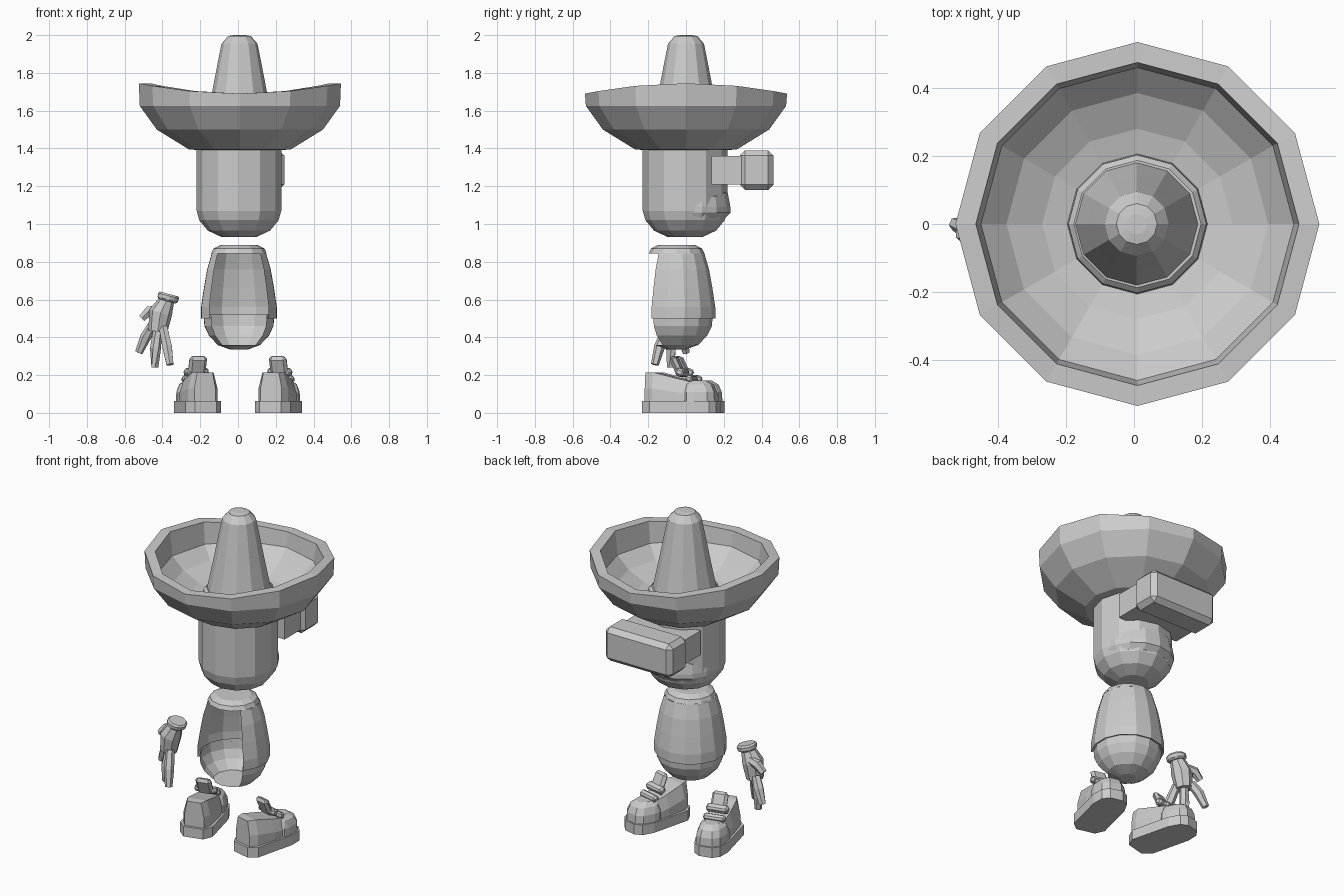
import bpy, bmesh, math
from math import sin, cos, radians
from mathutils import Matrix, Vector

cube = bpy.data.objects.get("Cube")
if cube:
    bpy.data.objects.remove(cube, do_unlink=True)

grey = bpy.data.materials.new("plain grey")
grey.use_nodes = True
colour = (0.6, 0.6, 0.6, 1)
grey.diffuse_color = colour
grey.node_tree.nodes["Principled BSDF"].inputs["Base Color"].default_value = colour


def finish(name, bm, matrix=None, normals=True):
    if normals:
        bmesh.ops.recalc_face_normals(bm, faces=bm.faces)
    if matrix:
        bm.transform(matrix)
    mesh = bpy.data.meshes.new(name)
    bm.to_mesh(mesh)
    bm.free()
    mesh.materials.append(grey)
    obj = bpy.data.objects.new(name, mesh)
    bpy.context.collection.objects.link(obj)
    return obj


def loft(name, rings, closed=True, caps=True, matrix=None):
    """Skin a list of equal rings of points."""
    bm = bmesh.new()
    rows = [[bm.verts.new(p) for p in ring] for ring in rings]
    n = len(rows[0])
    for a, b in zip(rows, rows[1:]):
        for i in range(n if closed else n - 1):
            j = (i + 1) % n
            bm.faces.new((a[i], a[j], b[j], b[i]))
    if caps:
        bm.faces.new(rows[0][::-1])
        bm.faces.new(rows[-1])
    return finish(name, bm, matrix)


def lathe(name, profile, centre, start=0, sweep=360, steps=12, lift=None):
    """Turn a (radius, height) profile; a sweep under 360 stays open."""
    full = sweep == 360
    angles = [radians(start + sweep * i / steps) for i in range(steps + (not full))]
    rings = [[(centre[0] + r * cos(a), centre[1] + r * sin(a),
               z + (lift * cos(a) ** 2 if lift and k in RIM else 0)) for a in angles]
             for k, (r, z) in enumerate(profile)]
    return loft(name, rings, full, full)


def box(name, size, location, bevel=0.0, rotation=(0, 0, 0), parent=None):
    bm = bmesh.new()
    bmesh.ops.create_cube(bm, size=1)
    bm.transform(Matrix.Diagonal((*size, 1)))
    if bevel:
        bmesh.ops.bevel(bm, geom=bm.edges[:], offset=bevel, segments=1, affect="EDGES")
    turn = Matrix.Identity(4)
    for axis, angle in zip("XYZ", rotation):
        turn = Matrix.Rotation(radians(angle), 4, axis) @ turn
    m = Matrix.Translation(location) @ turn
    return finish(name, bm, parent @ m if parent else m)


def tube(name, path, radii, sides=6):
    """Low-poly limb through a few points."""
    pts = [Vector(p) for p in path]
    rings = []
    for i, (p, r) in enumerate(zip(pts, radii)):
        d = pts[min(i + 1, len(pts) - 1)] - pts[max(i - 1, 0)]
        q = d.to_track_quat("Z", "Y")
        rings.append([p + q @ Vector((r * cos(math.tau * k / sides),
                                      r * sin(math.tau * k / sides), 0))
                      for k in range(sides)])
    return loft(name, rings)


# Wide hat: upturned brim, then tall crown
RIM = (4, 5)
lathe("hat_brim", [(.2, 1.39), (.27, 1.395), (.44, 1.5), (.53, 1.625), (.535, 1.69),
                   (.475, 1.69), (.46, 1.6), (.385, 1.53), (.28, 1.48), (.19, 1.46)],
      (.01, 0), lift=.055)
lathe("hat_band", [(.207, 1.45), (.203, 1.51), (.187, 1.525)], (.01, 0))
lathe("hat_crown", [(.185, 1.45), (.18, 1.525), (.145, 1.7), (.118, 1.84),
                    (.095, 1.955), (.06, 1.995), (.03, 2)], (.008, 0))

# Head with rounded chin
lathe("head", [(.09, .93), (.165, .965), (.21, 1.02), (.224, 1.07), (.224, 1.42)], (.005, -.005))

# Jaw band that rises toward the face side
jaw = []
for i in range(9):
    a = radians(180 * i / 8)
    s = sin(a)
    out, top = .215 + .02 * s, 1.09 + .08 * s
    jaw.append([(.005 + r * cos(a), r * s, z) for r, z in
                ((.17, 1.03), (.205, 1.03), (out, 1.06), (out, 1.09), (out - .015 * s, top), (.17, top))])
loft("jaw", jaw)

# Block-shaped nose and its mount
box("nose_mount", (.42, .16, .15), (.015, .215, 1.285))
box("nose_block", (.46, .178, .21), (.015, .374, 1.285), .028)

# Hollow torso, open over the chest, between a shoulder cap and a base bowl
belly = (.005, -.05)
lathe("torso_shell", [(.19, .505), (.205, .5), (.205, .56), (.19, .66), (.172, .76), (.147, .845)],
      belly, -40, 260, 10)
lathe("hip_shell", [(.115, .36), (.163, .41), (.187, .46), (.192, .52)], belly, -40, 260, 10)
lathe("shoulder_cap", [(.147, .845), (.135, .87), (.1, .888)], belly)
lathe("torso_base", [(.045, .335), (.115, .36)], belly)

# Single open hand with a cuff
bm = bmesh.new()
bmesh.ops.create_cone(bm, segments=8, radius1=.058, radius2=.062, depth=.04, cap_ends=True)
bmesh.ops.bevel(bm, geom=bm.edges[:], offset=.01, segments=1, affect="EDGES")
finish("cuff", bm, Matrix.Translation((-.37, -.07, .61)) @ Matrix.Rotation(radians(15), 4, "Y"))
tube("palm", [(-.375, -.07, .6), (-.41, -.07, .53), (-.425, -.07, .43)], [.04, .062, .05], 8)
fingers = {
    "outer_finger": [(-.455, -.04, .46), (-.49, -.015, .4), (-.525, .0, .32)],
    "middle_finger": [(-.425, -.07, .44), (-.437, -.08, .34), (-.44, -.08, .24)],
    "inner_finger": [(-.395, -.1, .45), (-.375, -.14, .35), (-.36, -.165, .255)],
    "thumb": [(-.41, -.04, .55), (-.47, -.03, .54), (-.51, -.03, .5)],
}
for name, path in fingers.items():
    tube(name, path, [.025, .029, .021])


def outline(w, back, front, z):
    """Footprint with clipped heel corners and a rounded toe."""
    half = [(.6 * w, back), (w, back + .05), (w, front - .1), (.8 * w, front - .03), (.4 * w, front)]
    return [(x, y, z) for x, y in half] + [(-x, y, z) for x, y in reversed(half)]


# Pair of shoes, toes turned outward
for side, sign, shift in (("left", 1, -.025), ("right", -1, .0)):
    base = Matrix.Translation((sign * .22, shift, 0)) @ Matrix.Rotation(radians(-14 * sign), 4, "Z")
    loft(side + "_sole", [outline(.097, -.2, .2, 0), outline(.097, -.2, .2, .062)], matrix=base)
    # Heel quarter with a top edge sloping to the laces
    sections = [(.058, -.185, .215), (.08, -.14, .215), (.086, -.02, .185), (.08, .07, .165)]
    loft(side + "_upper", [[(-w, y, .06), (w, y, .06), (w, y, .6 * h), (.72 * w, y, h),
                            (-.72 * w, y, h), (-w, y, .6 * h)] for w, y, h in sections], matrix=base)
    # Toe cap
    loft(side + "_toe_cap", [outline(.09, .0, .19, .06), outline(.088, .0, .187, .11),
                             outline(.075, .01, .17, .15), outline(.05, .02, .135, .172)], matrix=base)
    # Straps and tongue
    box(side + "_lower_strap", (.13, .04, .035), (0, .055, .18), .01, (-25, 0, 0), base)
    box(side + "_upper_strap", (.13, .045, .04), (0, .005, .215), .01, (-25, 0, 0), base)
    box(side + "_tongue", (.095, .035, .12), (0, -.02, .245), .015, (25, 0, 0), base)
